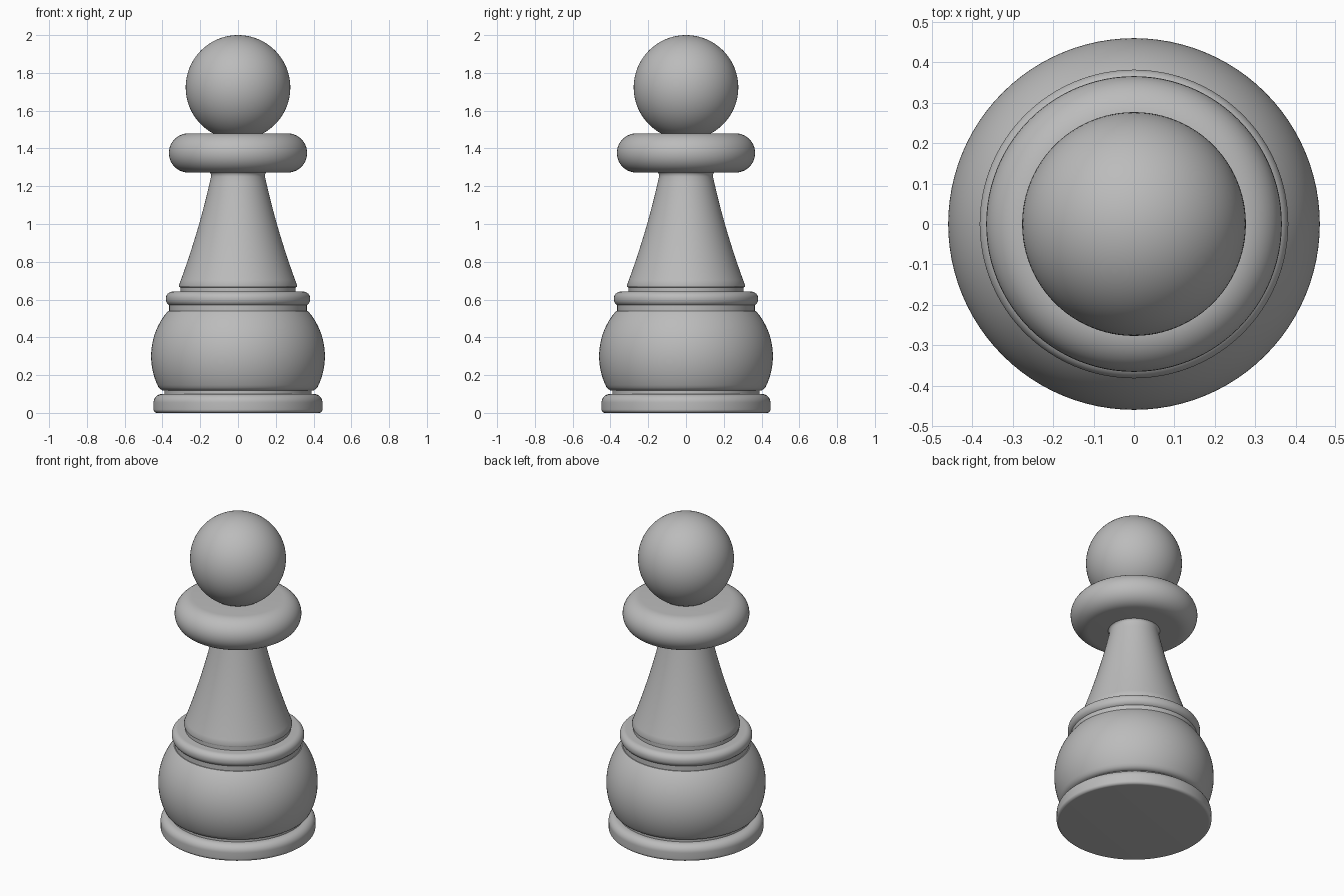
import bpy
import bmesh
from math import cos, sin, pi, radians, sqrt

SEGMENTS = 96

cube = bpy.data.objects.get("Cube")
if cube:
    bpy.data.objects.remove(cube, do_unlink=True)

grey = bpy.data.materials.new("plain_grey")
grey.use_nodes = True
colour = (0.5, 0.5, 0.5, 1)
grey.diffuse_color = colour
grey.node_tree.nodes["Principled BSDF"].inputs["Base Color"].default_value = colour


def finish(obj):
    obj.data.materials.append(grey)
    bpy.ops.object.select_all(action="DESELECT")
    obj.select_set(True)
    bpy.context.view_layer.objects.active = obj
    bpy.ops.object.shade_smooth_by_angle(angle=radians(35))


def lathe(name, profile):
    """Turn a bottom-to-top list of (radius, height) points round the z axis."""
    top, bottom = profile[-1][1], profile[0][1]
    points = [(0, bottom)] + profile + [(0, top)]
    bm = bmesh.new()
    verts = [bm.verts.new((r, 0, z)) for r, z in points]
    edges = [bm.edges.new(pair) for pair in zip(verts, verts[1:])]
    bmesh.ops.spin(bm, geom=verts + edges, axis=(0, 0, 1), cent=(0, 0, 0),
                   angle=2 * pi, steps=SEGMENTS)
    bmesh.ops.remove_doubles(bm, verts=bm.verts, dist=0.0001)
    bmesh.ops.recalc_face_normals(bm, faces=bm.faces)
    mesh = bpy.data.meshes.new(name)
    bm.to_mesh(mesh)
    bm.free()
    obj = bpy.data.objects.new(name, mesh)
    bpy.context.collection.objects.link(obj)
    finish(obj)


def arc(r, z, size, start, end, steps=10):
    angles = [radians(start + (end - start) * i / steps) for i in range(steps + 1)]
    return [(r + size * cos(a), z + size * sin(a)) for a in angles]


def rounded_disc(name, radius, bottom, top, low, high):
    """Disc with separate fillet sizes on its lower and upper rims."""
    lathe(name, arc(radius - low, bottom + low, low, -90, 0)
          + arc(radius - high, top - high, high, 0, 90))


# Foot and the recess above it
rounded_disc("foot", 0.447, 0, 0.1, 0.018, 0.045)
lathe("foot_recess", [(0.39, 0.08), (0.39, 0.14)])

# Bulging body with a softened lower rim
bulge = []
for i in range(33):
    z = 0.135 + (0.54 - 0.135) * i / 32
    bulge.append((0.095 + sqrt(0.365 ** 2 - (z - 0.3) ** 2), z))
lathe("body", [(0.39, 0.118), (0.402, 0.12), (0.412, 0.126)] + bulge)

# Waist ring between two recesses
lathe("lower_ring_recess", [(0.365, 0.52), (0.365, 0.59)])
rounded_disc("waist_ring", 0.382, 0.565, 0.642, 0.036, 0.036)
lathe("upper_ring_recess", [(0.305, 0.62), (0.305, 0.68)])

# Concave tapering stem with a small flare under the collar
stem = [(0.303, 0.664), (0.311, 0.667), (0.313, 0.675)]
for i in range(1, 21):
    t = i / 20
    stem.append((0.313 - 0.17 * t - 0.045 * t * (1 - t), 0.675 + 0.575 * t))
stem += [(0.143, 1.262), (0.147, 1.27), (0.155, 1.276), (0.155, 1.3)]
lathe("stem", stem)

# Collar and ball
rounded_disc("collar", 0.366, 1.272, 1.48, 0.104, 0.104)
bpy.ops.mesh.primitive_uv_sphere_add(segments=SEGMENTS, ring_count=48,
                                     radius=0.277, location=(0, 0, 1.723))
ball = bpy.context.object
ball.name = "ball"
finish(ball)
